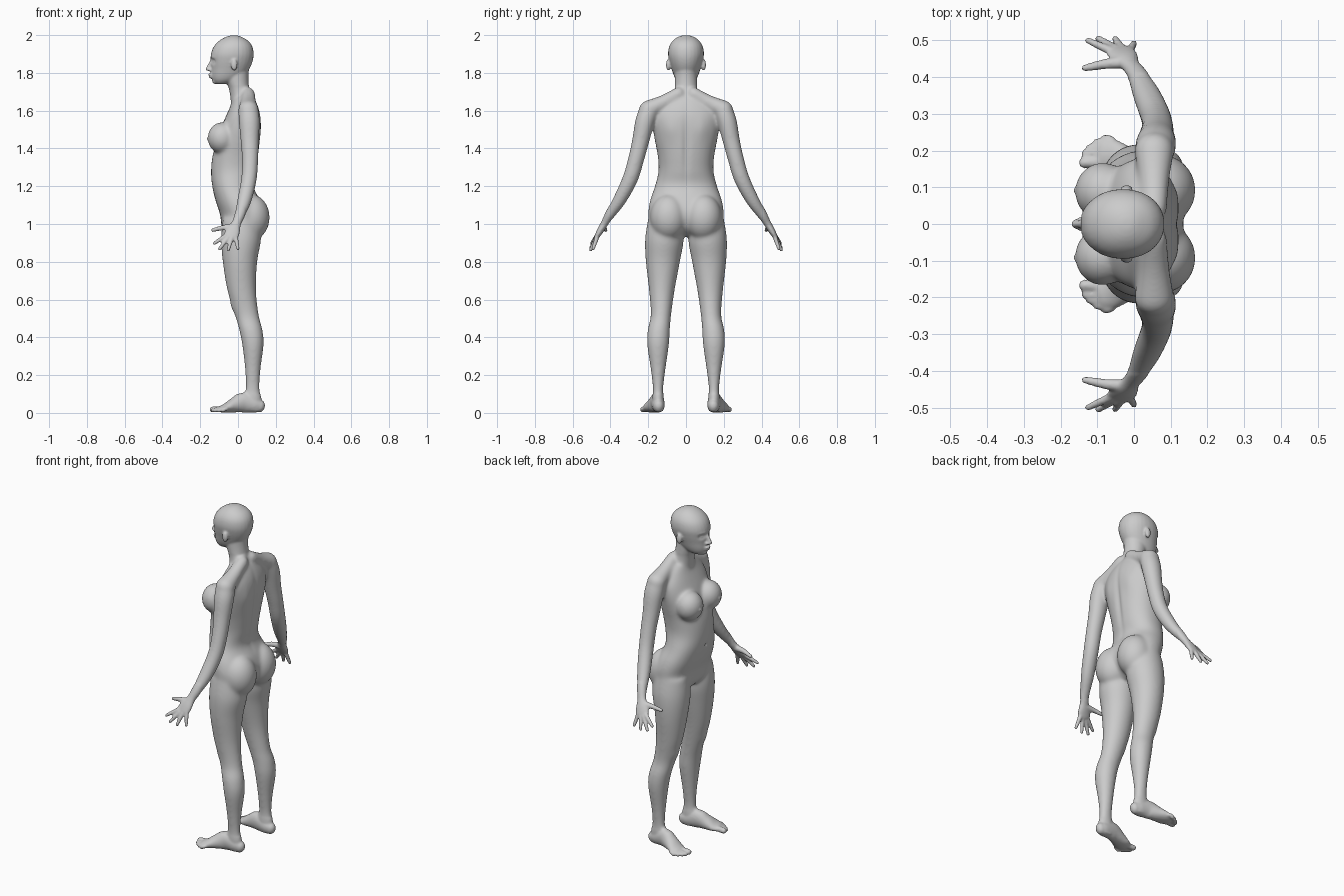
import bpy, bmesh, math
from mathutils import Vector

bm = bmesh.new()
X, Y = Vector((1, 0, 0)), Vector((0, 1, 0))
SEG = 28


def spline(rows, steps=5):
    """Catmull-Rom through rows of numbers."""
    out = []
    for i in range(len(rows) - 1):
        p0, p1, p2 = rows[max(i - 1, 0)], rows[i], rows[i + 1]
        p3 = rows[min(i + 2, len(rows) - 1)]
        for s in range(steps):
            t = s / steps
            out.append([0.5 * (2 * b + (c - a) * t + (2 * a - 5 * b + 4 * c - d) * t * t
                        + (3 * b - a - 3 * c + d) * t ** 3) for a, b, c, d in zip(p0, p1, p2, p3)])
    return out + [list(rows[-1])]


def skin(rings, power=2.0):
    """Closed skin over (centre, u, v) rings."""
    loops = []
    for c, u, v in rings:
        loop = []
        for k in range(SEG):
            a = 2 * math.pi * k / SEG
            ca, sa = math.cos(a), math.sin(a)
            ca = math.copysign(abs(ca) ** (2 / power), ca)
            sa = math.copysign(abs(sa) ** (2 / power), sa)
            loop.append(bm.verts.new(c + u * ca + v * sa))
        loops.append(loop)
    for a, b in zip(loops, loops[1:]):
        for k in range(SEG):
            n = (k + 1) % SEG
            bm.faces.new((a[k], a[n], b[n], b[k]))
    bm.faces.new(loops[0])
    bm.faces.new(loops[-1])


def stack(rows, side=1, power=2.0):
    """Horizontal sections: z, x front, x back, y inner, y outer."""
    skin([(Vector(((f + b) / 2, side * (i + o) / 2, z)), X * (b - f) / 2, Y * (o - i) / 2)
          for z, f, b, i, o in spline(rows)], power)


def tube(rows, side=1, ref=X):
    """Round-ended limb along x, y, z with two radii."""
    rows = spline([(x, side * y, z, a, b) for x, y, z, a, b in rows])
    pts = [Vector(r[:3]) for r in rows]
    rings = []
    for i, r in enumerate(rows):
        t = (pts[min(i + 1, len(pts) - 1)] - pts[max(i - 1, 0)]).normalized()
        u = (ref - t * ref.dot(t)).normalized()
        v = t.cross(u)
        ring = [(pts[i], u * r[3], v * r[4])]
        if i in (0, len(rows) - 1):
            sgn, m = (-1 if i == 0 else 1), min(r[3], r[4])
            caps = [(pts[i] + t * sgn * m * math.sin(a), u * r[3] * math.cos(a), v * r[4] * math.cos(a))
                    for a in (0.4, 0.8, 1.15, 1.45)]
            ring = caps[::-1] + ring if i == 0 else ring + caps
        rings += ring
    skin(rings)


def ball(x, y, z, rx, ry, rz):
    geo = bmesh.ops.create_uvsphere(bm, u_segments=32, v_segments=20, radius=1)
    for v in geo['verts']:
        v.co = Vector((x + v.co.x * rx, y + v.co.y * ry, z + v.co.z * rz))


def centred(rows):
    return [(z, f, b, -w, w) for z, f, b, w in rows]


# torso, neck and head
stack(centred([(.935, -.05, .06, .09), (.98, -.085, .11, .185), (1.05, -.095, .135, .2),
               (1.12, -.118, .12, .192), (1.2, -.137, .083, .165), (1.28, -.143, .095, .146),
               (1.36, -.135, .108, .15), (1.44, -.113, .117, .165), (1.52, -.086, .122, .178),
               (1.58, -.06, .118, .175), (1.63, -.038, .104, .14), (1.67, -.025, .085, .09)]), power=2.2)
stack(centred([(1.58, -.03, .1, .08), (1.66, -.04, .082, .067), (1.72, -.05, .06, .06),
               (1.78, -.075, .055, .06), (1.83, -.08, .06, .06)]))
stack(centred([(1.742, -.118, -.05, .03), (1.76, -.133, 0, .05), (1.785, -.14, .035, .064),
               (1.82, -.141, .06, .076), (1.86, -.144, .077, .088), (1.9, -.143, .083, .095),
               (1.94, -.128, .076, .089), (1.97, -.1, .054, .07), (1.99, -.065, .02, .043),
               (1.999, -.035, -.005, .015)]), power=2.1)

# nose, lips and chin
tube([(-.138, 0, 1.868, .008, .008), (-.152, 0, 1.84, .009, .01), (-.161, 0, 1.82, .011, .012)])
ball(-.14, 0, 1.791, .019, .022, .008)
ball(-.138, 0, 1.778, .018, .019, .008)
ball(-.118, 0, 1.757, .02, .022, .017)

toes = [(-.135, .167, .016), (-.132, .192, .012), (-.12, .208, .011), (-.102, .222, .011), (-.08, .232, .011)]
fingers = [((-.066, .472, .938), (-.126, .5, .897)), ((-.052, .477, .928), (-.098, .506, .868)),
           ((-.033, .477, .925), (-.052, .505, .862)), ((-.012, .47, .932), (0, .492, .868))]

for s in (1, -1):
    # ear, nostril, breast and buttock
    ball(-.02, s * .094, 1.842, .017, .012, .031)
    ball(-.146, s * .011, 1.815, .011, .009, .008)
    ball(-.085, s * .088, 1.455, .076, .08, .084)
    ball(.07, s * .092, 1.035, .098, .098, .122)
    # shoulder slope
    tube([(.055, .04, 1.69, .035, .035), (.055, .12, 1.643, .042, .04), (.055, .2, 1.605, .055, .05)], s)
    # arm and palm
    tube([(.055, .195, 1.602, .054, .052), (.06, .218, 1.54, .056, .052), (.062, .24, 1.44, .049, .046),
          (.064, .265, 1.34, .044, .043), (.058, .295, 1.24, .042, .042), (.035, .35, 1.13, .039, .036),
          (.01, .402, 1.05, .029, .027), (-.008, .43, 1.005, .025, .02), (-.025, .452, .968, .038, .018),
          (-.037, .469, .938, .04, .014)], s)
    # fingers and thumb
    for a, b in fingers:
        tube([(*a, .012, .012), (*[(p + q) / 2 for p, q in zip(a, b)], .011, .011), (*b, .009, .009)], s, Y)
    tube([(-.025, .44, .985, .018, .018), (-.08, .435, .98, .014, .014), (-.134, .424, .967, .01, .01)], s, Y)
    # leg
    stack([(1.03, -.08, .11, .03, .2), (.92, -.09, .122, .012, .217), (.8, -.081, .102, .032, .213),
           (.65, -.057, .096, .06, .196), (.52, -.017, .11, .078, .187), (.44, .006, .13, .085, .203),
           (.36, .022, .136, .09, .206), (.23, .037, .12, .108, .187), (.13, .04, .115, .12, .176),
           (.07, .03, .125, .117, .178), (.01, .04, .125, .12, .172)], s)
    # foot and toes
    tube([(.115, .145, .036, .028, .034), (.09, .146, .042, .034, .041), (.03, .153, .055, .037, .054),
          (-.02, .167, .041, .043, .04), (-.06, .181, .027, .049, .026), (-.085, .187, .021, .045, .019)], s, Y)
    for x, y, r in toes:
        tube([(-.06, y - .004, .022, r, r), ((x - .06) / 2, y, .02, r, r), (x, y, r + .002, r, r)], s, Y)

# fuse the parts into one skin
bmesh.ops.recalc_face_normals(bm, faces=bm.faces)
mesh = bpy.data.meshes.new("body")
bm.to_mesh(mesh)
bm.free()
body = bpy.data.objects.new("body", mesh)
bpy.context.collection.objects.link(body)
bpy.context.view_layer.objects.active = body
body.select_set(True)
mod = body.modifiers.new("fuse", 'REMESH')
mod.mode = 'VOXEL'
mod.voxel_size = 0.0056
bpy.ops.object.modifier_apply(modifier=mod.name)

# blend the joins: strongly on trunk and limbs, lightly on face, hands and feet
bm = bmesh.new()
bm.from_mesh(body.data)
kw = dict(factor=0.5, use_axis_x=True, use_axis_y=True, use_axis_z=True)
broad = [v for v in bm.verts if .1 < v.co.z < 1.73 and abs(v.co.y) < .41]
for _ in range(22):
    bmesh.ops.smooth_vert(bm, verts=broad, **kw)
for _ in range(3):
    bmesh.ops.smooth_vert(bm, verts=bm.verts, **kw)


def bump(c, r, push):
    """Soft sculpt stroke along x, mirrored in y."""
    for v in bm.verts:
        dz = (v.co.z - c[2]) / r[2]
        dx = (v.co.x - c[0]) / r[0]
        if abs(dz) < 2.5 and abs(dx) < 2.5:
            d = dx * dx + dz * dz + ((abs(v.co.y) - c[1]) / r[1]) ** 2
            v.co.x += push * math.exp(-d)


# eye sockets, eyes, brow, mouth line and ear hollow
bump((-.13, .034, 1.862), (.03, .018, .013), .013)
bump((-.122, .034, 1.86), (.03, .011, .007), -.006)
bump((-.13, .03, 1.882), (.03, .025, .007), -.003)
bump((-.155, 0, 1.785), (.02, .02, .003), .004)
# nipples, navel, spine, shoulder blades, knees
bump((-.16, .092, 1.45), (.02, .009, .009), -.006)
bump((-.14, 0, 1.2), (.03, .008, .01), .009)
bump((.11, 0, 1.4), (.06, .018, .17), -.009)
bump((.12, .085, 1.5), (.05, .04, .06), .006)
bump((-.03, .135, .56), (.04, .03, .035), -.006)
for v in bm.verts:
    v.co.z = max(v.co.z, 0)
bm.to_mesh(body.data)
bm.free()
bpy.ops.object.shade_smooth()
